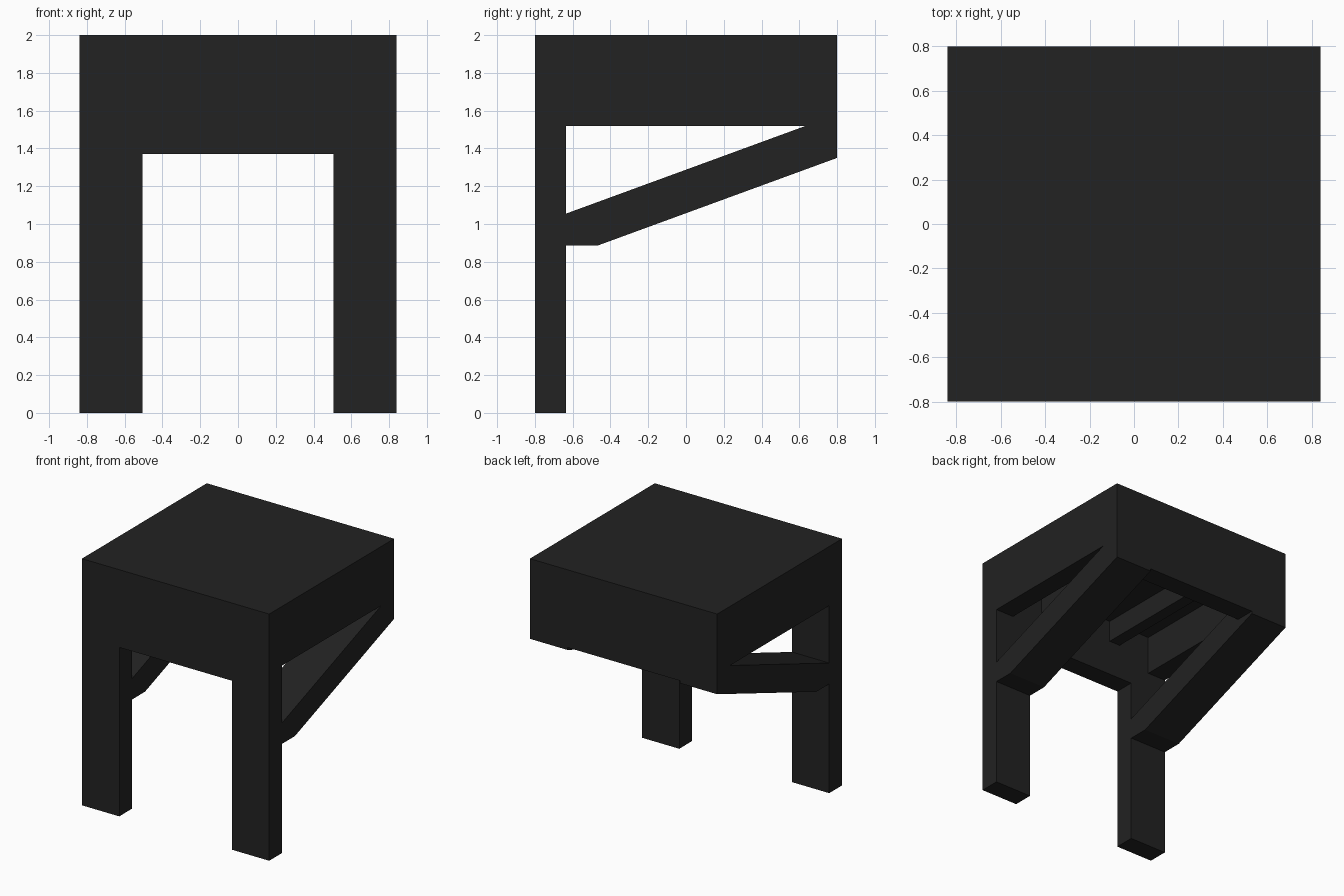
import bpy

if "Cube" in bpy.data.objects:
    bpy.data.objects.remove(bpy.data.objects["Cube"])

black = bpy.data.materials.new("charcoal black")
black.diffuse_color = (0.016, 0.016, 0.016, 1)
black.use_nodes = True
black.node_tree.nodes["Principled BSDF"].inputs["Base Color"].default_value = black.diffuse_color


def prism(name, profile, x0, x1):
    """Extrude a (y, z) profile, listed counter-clockwise seen from +x, from x0 to x1."""
    n = len(profile)
    verts = [(x0, y, z) for y, z in profile] + [(x1, y, z) for y, z in profile]
    faces = [tuple(reversed(range(n))), tuple(range(n, 2 * n))]
    faces += [(i, (i + 1) % n, n + (i + 1) % n, n + i) for i in range(n)]
    mesh = bpy.data.meshes.new(name)
    mesh.from_pydata(verts, [], faces)
    mesh.materials.append(black)
    obj = bpy.data.objects.new(name, mesh)
    bpy.context.collection.objects.link(obj)


def box(name, x0, x1, y0, y1, z0, z1):
    prism(name, [(y0, z0), (y1, z0), (y1, z1), (y0, z1)], x0, x1)


W, D, T = 0.84, 0.80, 0.165      # half width, half depth, board thickness
IN = 0.505                       # inner edge of legs and braces

# Top board and the deep aprons hanging from it
box("top_board", -W, W, -D, D, 2 - T, 2)
box("front_apron", -IN, IN, -D, -D + T, 1.37, 2 - T)
box("back_apron", -IN, IN, D - T, D, 1.37, 2 - T)

# Slanted brace from the leg up to the back edge
brace = [(-D + T, 0.885), (-0.47, 0.885), (D, 1.35), (D, 2 - T),
         (D - T, 2 - T), (D - T, 1.52), (-D + T, 1.055)]

for side, s in (("left", -1), ("right", 1)):
    a, b = sorted((s * IN, s * W))
    box(side + "_leg", a, b, -D, -D + T, 0, 2 - T)
    prism(side + "_brace", brace, a, b)
    # Thin side apron between leg and back
    a, b = sorted((s * (W - T), s * W))
    box(side + "_apron", a, b, -D + T, D - T, 1.52, 2 - T)
    # Joist under the top board
    a, b = sorted((s * 0.29, s * 0.39))
    box(side + "_joist", a, b, -D + T, D - T, 1.66, 2 - T)
